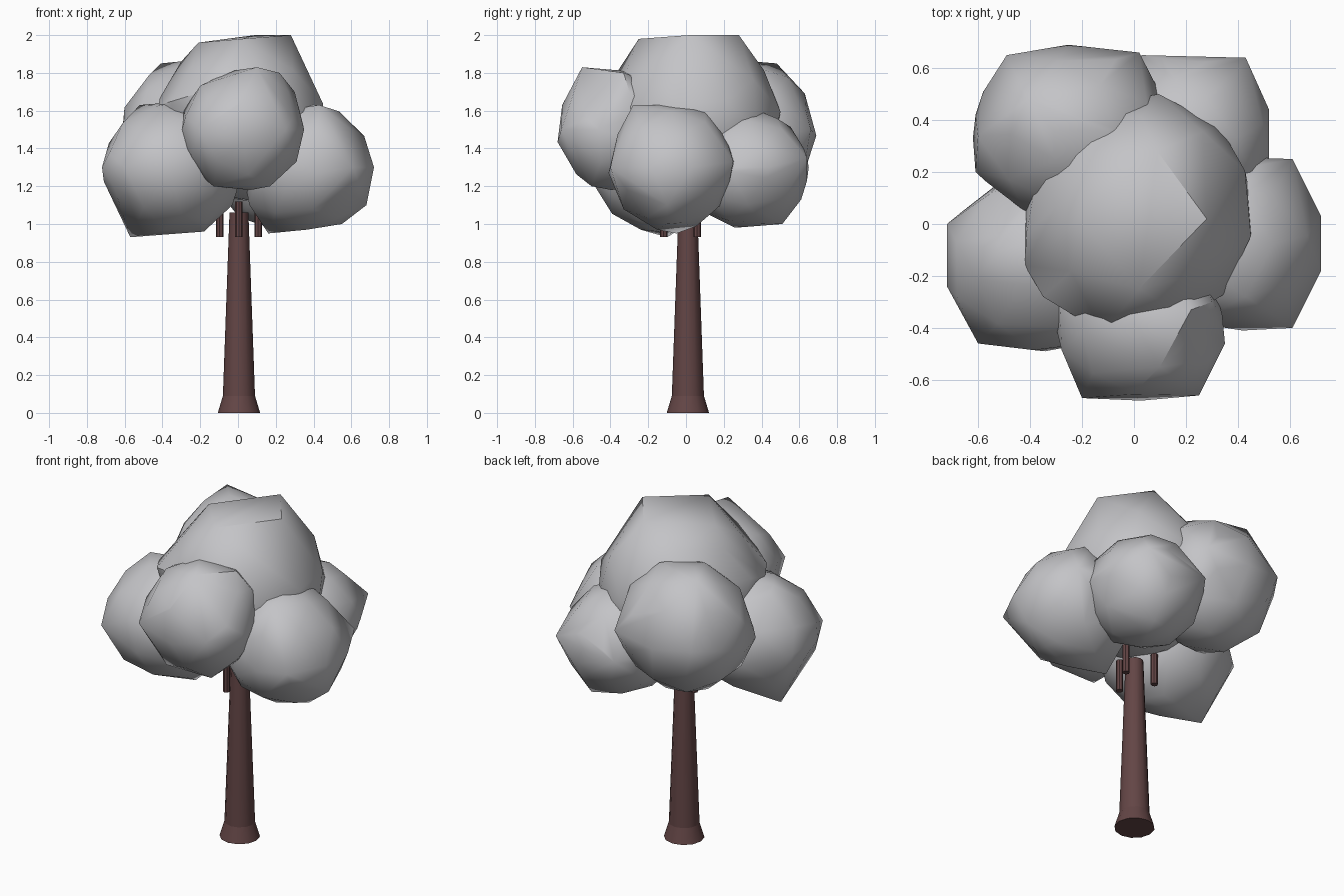
import bpy, bmesh, math
from mathutils import Euler

cube = bpy.data.objects.get("Cube")
if cube:
    bpy.data.objects.remove(cube)


def material(name, color):
    m = bpy.data.materials.new(name)
    m.diffuse_color = (*color, 1)
    m.use_nodes = True
    m.node_tree.nodes["Principled BSDF"].inputs["Base Color"].default_value = (*color, 1)
    return m


GREY = material("foliage grey", (0.55, 0.55, 0.57))
BROWN = material("bark brown", (0.125, 0.06, 0.06))


def finish(bm, name, mat, angle):
    bmesh.ops.recalc_face_normals(bm, faces=bm.faces)
    mesh = bpy.data.meshes.new(name)
    bm.to_mesh(mesh)
    bm.free()
    mesh.materials.append(mat)
    ob = bpy.data.objects.new(name, mesh)
    bpy.context.collection.objects.link(ob)
    bpy.ops.object.select_all(action="DESELECT")
    ob.select_set(True)
    bpy.context.view_layer.objects.active = ob
    bpy.ops.object.shade_smooth_by_angle(angle=math.radians(angle))


def blob(name, lo, hi, turn, corners):
    """Faceted leaf clump filling a box, with a few pulled corners."""
    ball = bmesh.new()
    bmesh.ops.create_icosphere(ball, subdivisions=2, radius=1,
                               matrix=Euler(turn).to_matrix().to_4x4())
    points = [v.co.copy() for v in ball.verts]
    ball.free()
    for i in range(3):
        low = min(p[i] for p in points)
        high = max(p[i] for p in points)
        for p in points:
            p[i] = lo[i] + (p[i] - low) / (high - low) * (hi[i] - lo[i])
    # Wrap ball points and corners in one closed skin
    bm = bmesh.new()
    for p in points + list(corners):
        bm.verts.new(p)
    bmesh.ops.convex_hull(bm, input=bm.verts[:])
    loose = [v for v in bm.verts if not v.link_faces]
    bmesh.ops.delete(bm, geom=loose, context="VERTS")
    finish(bm, name, GREY, 46)


def turned(name, rings, sides, x, y):
    """Closed round post from (radius, height) rings."""
    bm = bmesh.new()
    loops = [[bm.verts.new((x + r * math.cos(math.tau * i / sides),
                            y + r * math.sin(math.tau * i / sides), z))
              for i in range(sides)] for r, z in rings]
    for a, b in zip(loops, loops[1:]):
        for i in range(sides):
            j = (i + 1) % sides
            bm.faces.new((a[i], a[j], b[j], b[i]))
    bm.faces.new(loops[0])
    bm.faces.new(loops[-1])
    finish(bm, name, BROWN, 40)


# Foliage clumps
blob("crown_top", (-0.42, -0.41, 1.12), (0.45, 0.5, 1.97), (0.3, 0.2, 0.5),
     [(0.28, 0.02, 2), (0.09, 0.28, 2), (0.02, -0.25, 1.98), (-0.21, 0.02, 1.96),
      (-0.42, -0.16, 1.63), (-0.35, -0.28, 1.65), (-0.12, -0.42, 1.72), (0.2, -0.36, 1.7)])
blob("crown_left", (0.02, -0.41, 0.97), (0.71, 0.26, 1.63), (0.1, 0.5, 0.2),
     [(0.16, -0.05, 0.95), (0.61, 0.25, 1.33), (0.61, -0.4, 1.3), (0.72, -0.18, 1.3),
      (0.72, 0.03, 1.3), (0.43, -0.28, 1.63), (0.4, 0.1, 1.61), (0.06, -0.15, 1.1),
      (0.68, -0.1, 1.1), (0.55, -0.1, 1)])
blob("crown_right", (-0.71, -0.49, 0.97), (0.02, 0.2, 1.63), (0.4, 0.1, 0.7),
     [(-0.57, -0.1, 0.93), (-0.6, -0.46, 1.3), (-0.18, -0.15, 0.96), (-0.28, -0.15, 1.65),
      (-0.52, -0.1, 1.63), (-0.72, -0.24, 1.3), (-0.72, 0, 1.3), (-0.03, -0.15, 1.1)])
blob("crown_front", (-0.31, -0.68, 1.18), (0.34, -0.03, 1.81), (0.2, 0.3, 0.1),
     [(-0.2, -0.67, 1.5), (0.25, -0.66, 1.5), (0.35, -0.46, 1.5), (0.1, -0.55, 1.83),
      (0.22, -0.33, 1.8), (0.3, -0.3, 1.7), (0, -0.65, 1.64), (0.17, -0.5, 1.2),
      (-0.13, -0.5, 1.2), (0.31, -0.45, 1.33)])
blob("crown_back_right", (-0.62, 0, 1.12), (0.14, 0.69, 1.84), (0.6, 0.2, 0.3),
     [(-0.49, 0.65, 1.5), (0.02, 0.66, 1.5), (-0.41, 0.48, 1.85), (-0.31, 0.36, 1.86),
      (-0.08, 0.37, 1.83), (-0.24, 0.18, 1.79), (-0.61, 0.2, 1.45), (-0.61, 0.42, 1.45)])
blob("crown_back_left", (-0.12, 0, 0.98), (0.52, 0.64, 1.6), (0.2, 0.6, 0.4),
     [(0.43, 0.64, 1.35), (0.03, 0.65, 1.3), (0.52, 0.44, 1.3), (0.52, 0.26, 1.3),
      (0.28, 0.51, 1), (0.28, 0.61, 1.13), (0.28, 0.48, 1.56)])

# Trunk and its flared foot
turned("trunk", [(0.085, 0.09), (0.05, 1.06)], 12, 0.005, 0.01)
turned("trunk_foot", [(0.112, 0), (0.085, 0.09)], 12, 0.005, 0.01)

# Short branch stubs around the trunk top
for k in range(3):
    a = math.radians(-90 + 120 * k)
    turned(f"branch_stub_{k + 1}", [(0.02, 0.93), (0.02, 1.12)], 8,
           0.005 + 0.118 * math.cos(a), 0.118 * math.sin(a))
